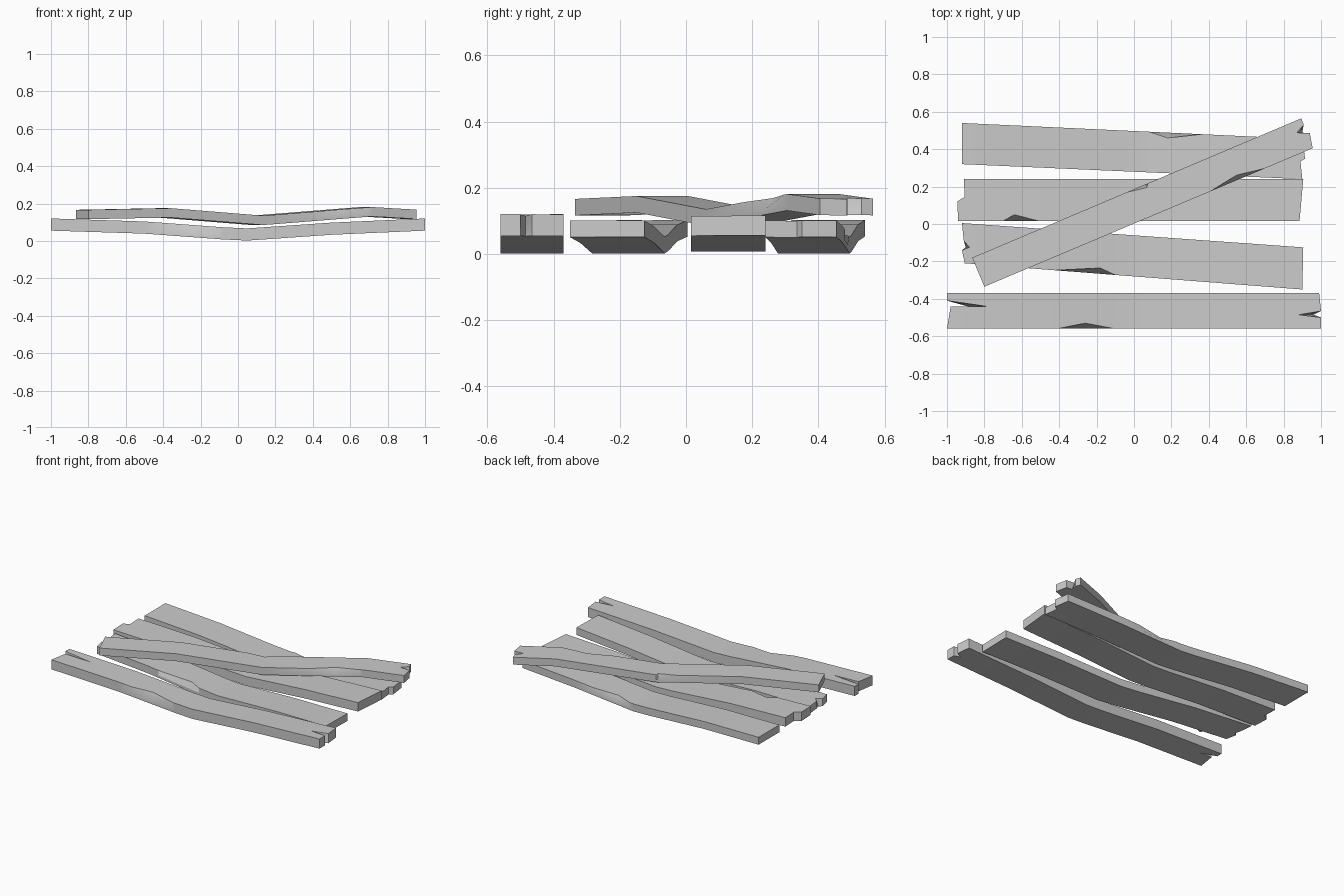
import bpy, bmesh, math
from mathutils import Vector

cube = bpy.data.objects.get("Cube")
if cube:
    bpy.data.objects.remove(cube, do_unlink=True)

# One weathered grey for every plank
grey = bpy.data.materials.new("weathered_grey")
grey.use_nodes = True
colour = (0.6, 0.6, 0.6, 1)
grey.diffuse_color = colour
grey.node_tree.nodes["Principled BSDF"].inputs["Base Color"].default_value = colour

# Bend profiles: (distance along plank, height offset)
SAG = [(-1, 0), (-0.5, -0.016), (-0.08, -0.047), (0.05, -0.053), (0.5, -0.022), (1, 0)]
WAVE = [(-0.94, 0), (-0.39, 0.01), (0.15, -0.03), (0.78, 0.016), (1.08, 0)]


def interpolate(profile, u):
    for (a, za), (b, zb) in zip(profile, profile[1:]):
        if u <= b:
            return za + (zb - za) * max(0, (u - a) / (b - a))
    return profile[-1][1]


def plank(name, outline, base, thick, profile, chips=(), notches=(), angle=0.0):
    """Extrude an outline, cut it into bays, break its edges, then bend it."""
    axis = Vector((math.cos(angle), math.sin(angle), 0))
    bm = bmesh.new()
    face = bm.faces.new([bm.verts.new((x, y, 0)) for x, y in outline])
    extruded = bmesh.ops.extrude_face_region(bm, geom=[face])["geom"]
    top = [g for g in extruded if isinstance(g, bmesh.types.BMVert)]
    bmesh.ops.translate(bm, verts=top, vec=(0, 0, thick))

    def cut(point, normal):
        geom = bm.verts[:] + bm.edges[:] + bm.faces[:]
        bmesh.ops.bisect_plane(bm, geom=geom, dist=1e-5, plane_co=point, plane_no=normal)

    # Bend stations, and the start, deepest point and end of every chip
    stations = [u for u, _ in profile[1:-1]]
    for start, deep, end in chips:
        stations += [Vector((*p, 0)).dot(axis) for p in (start, deep, end)]
    for u in stations:
        cut(axis * u, axis)
    cut((0, 0, thick * 0.35), (0, 0, 1))

    # Chips: pull the upper edge inward
    for _, deep, _ in chips:
        target = Vector((*deep, thick))
        vert = min(bm.verts, key=lambda v: (v.co - target).length)
        vert.co = target

    # Notches: splintered ends run shallower towards the underside
    for apex, shift in notches:
        for v in bm.verts:
            if (v.co.xy - Vector(apex)).length < 0.002:
                v.co.x += shift * (1 - v.co.z / thick)

    for v in bm.verts:
        v.co.z += base + interpolate(profile, v.co.dot(axis))
    bmesh.ops.recalc_face_normals(bm, faces=bm.faces[:])
    mesh = bpy.data.meshes.new(name)
    bm.to_mesh(mesh)
    bm.free()
    mesh.materials.append(grey)
    obj = bpy.data.objects.new(name, mesh)
    bpy.context.collection.objects.link(obj)
    bpy.ops.object.select_all(action="DESELECT")
    obj.select_set(True)
    bpy.context.view_layer.objects.active = obj
    bpy.ops.object.shade_smooth_by_angle(angle=math.radians(25))


# Front plank, split at both ends
plank("front_plank",
      [(-1, -0.56), (1, -0.56), (1, -0.5), (0.88, -0.485), (1, -0.465), (0.99, -0.37),
       (-1, -0.37), (-1, -0.41), (-0.79, -0.44), (-0.98, -0.44)],
      0.055, 0.065, SAG,
      chips=[((-0.41, -0.56), (-0.26, -0.53), (-0.1, -0.56))],
      notches=[((0.88, -0.485), 0.08), ((-0.79, -0.44), -0.1)])

# Second plank, splintered at its right end
plank("second_plank",
      [(-0.905, -0.21), (0.9, -0.35), (0.905, -0.125), (-0.92, 0.005),
       (-0.91, -0.09), (-0.88, -0.125), (-0.92, -0.14)],
      0.055, 0.05, SAG,
      chips=[((-0.42, -0.25), (-0.18, -0.235), (-0.1, -0.275))],
      notches=[((-0.88, -0.125), -0.02)])

# Third plank, with rough ends
plank("third_plank",
      [(-0.94, 0.015), (0.885, 0.015), (0.905, 0.24), (-0.91, 0.24),
       (-0.905, 0.145), (-0.945, 0.12)],
      0.06, 0.06, SAG,
      chips=[((-0.7, 0.015), (-0.64, 0.05), (-0.505, 0.015))])

# Back plank, stepped at its left end
plank("back_plank",
      [(-0.92, 0.32), (0.9, 0.24), (0.89, 0.335), (0.915, 0.35), (0.9, 0.455), (-0.92, 0.54)],
      0.055, 0.05, SAG,
      chips=[((0.08, 0.495), (0.18, 0.46), (0.36, 0.48))])

# Diagonal brace lying across the planks
plank("diagonal_brace",
      [(-0.8, -0.335), (0.955, 0.405), (0.94, 0.487), (0.87, 0.488), (0.907, 0.53),
       (0.895, 0.565), (-0.865, -0.18)],
      0.115, 0.05, WAVE,
      chips=[((0.41, 0.175), (0.55, 0.262), (0.7, 0.298)),
             ((-0.04, 0.17), (0.07, 0.195), (0.1, 0.228))],
      notches=[((0.87, 0.488), 0.03)],
      angle=math.radians(22.9))
